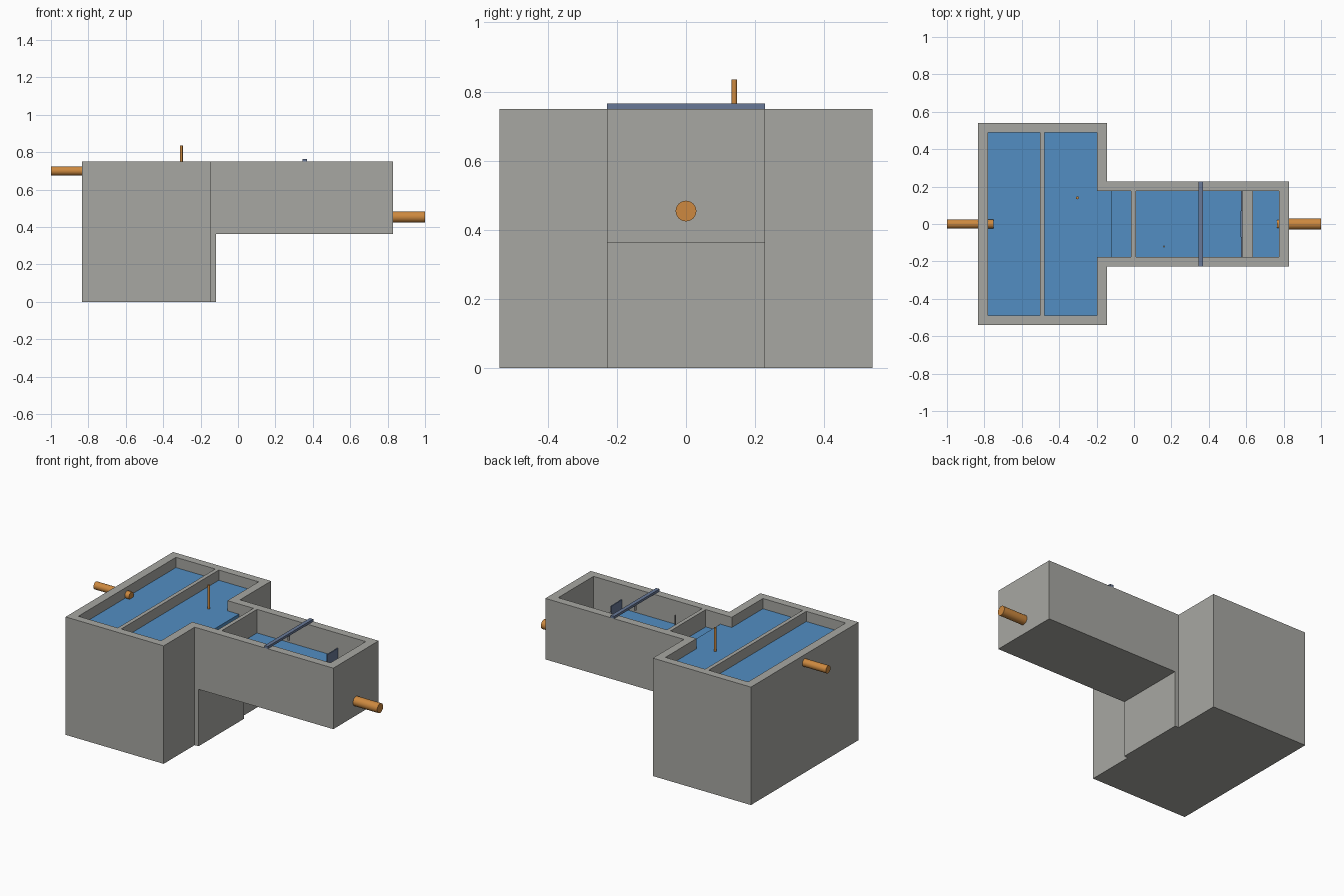
import bpy, bmesh, math
from mathutils import Matrix, Vector

if "Cube" in bpy.data.objects:
    bpy.data.objects.remove(bpy.data.objects["Cube"])


def material(name, rgb):
    m = bpy.data.materials.new(name)
    m.diffuse_color = (*rgb, 1)
    m.use_nodes = True
    m.node_tree.nodes["Principled BSDF"].inputs["Base Color"].default_value = m.diffuse_color
    return m


CONCRETE = material("concrete grey", (0.39, 0.39, 0.365))
WATER = material("water blue", (0.085, 0.27, 0.54))
ORANGE = material("pipe orange", (0.61, 0.25, 0.05))
STEEL = material("slate steel", (0.14, 0.19, 0.31))
GREY = material("sensor grey", (0.22, 0.22, 0.22))


def finish(name, bm, mat):
    bmesh.ops.recalc_face_normals(bm, faces=bm.faces)
    me = bpy.data.meshes.new(name)
    bm.to_mesh(me)
    bm.free()
    me.materials.append(mat)
    ob = bpy.data.objects.new(name, me)
    bpy.context.collection.objects.link(ob)
    return ob


def prism(name, pts, lo, hi, mat, axis="z"):
    """Extrude an outline: (x, y) along z, (x, z) along y, (y, z) along x."""
    place = {"z": lambda a, b: (a, b, lo), "y": lambda a, b: (a, lo, b),
             "x": lambda a, b: (lo, a, b)}[axis]
    way = {"z": (0, 0, 1), "y": (0, 1, 0), "x": (1, 0, 0)}[axis]
    bm = bmesh.new()
    face = bm.faces.new([bm.verts.new(place(a, b)) for a, b in pts])
    out = bmesh.ops.extrude_face_region(bm, geom=[face])
    new = [v for v in out["geom"] if isinstance(v, bmesh.types.BMVert)]
    bmesh.ops.translate(bm, verts=new, vec=Vector(way) * (hi - lo))
    return finish(name, bm, mat)


def box(name, x, y, z, mat):
    return prism(name, [(x[0], y[0]), (x[1], y[0]), (x[1], y[1]), (x[0], y[1])], *z, mat)


def rod(name, a, b, r, mat, sides=24):
    a, b = Vector(a), Vector(b)
    rot = (b - a).to_track_quat("Z", "Y").to_matrix().to_4x4()
    bm = bmesh.new()
    bmesh.ops.create_cone(bm, cap_ends=True, segments=sides, radius1=r, radius2=r,
                          depth=(b - a).length,
                          matrix=Matrix.Translation((a + b) / 2) @ rot)
    for f in bm.faces:
        f.smooth = len(f.verts) == 4
    for e in bm.edges:
        e.smooth = all(len(f.verts) == 4 for f in e.link_faces)
    return finish(name, bm, mat)


def boolean(target, other, operation):
    mod = target.modifiers.new(operation, "BOOLEAN")
    mod.operation, mod.object, mod.solver = operation, other, "EXACT"
    bpy.context.view_layer.objects.active = target
    bpy.ops.object.modifier_apply(modifier=mod.name)
    bpy.data.objects.remove(other)


T, C = 0.49, 0.177          # inner half widths of tank and channel
TOP = 0.75

# Concrete shell: deep tank joined to a raised channel, then hollowed
shell = box("concrete_shell", (-0.835, -0.145), (-0.54, 0.54), (0, TOP), CONCRETE)
channel = prism("channel", [(-0.4, 0), (-0.118, 0), (-0.118, 0.362), (0.83, 0.362),
                            (0.83, TOP), (-0.4, TOP)], -0.228, 0.228, CONCRETE, "y")
boolean(shell, channel, "UNION")
boolean(shell, box("cut", (-0.78, -0.198), (-T, T), (0.05, 1), CONCRETE), "DIFFERENCE")
boolean(shell, box("cut", (-0.3, 0.775), (-C, C), (0.41, 1), CONCRETE), "DIFFERENCE")

# Dividing walls and outlet weir
box("tank_divider", (-0.503, -0.478), (-T, T), (0.05, TOP), CONCRETE)
box("channel_divider", (-0.015, 0.01), (-C, C), (0.41, TOP), CONCRETE)
box("weir_wall", (0.58, 0.635), (-C, C), (0.41, 0.575), CONCRETE)

# Notched weir plate
prism("weir_plate", [(-C, 0.42), (C, 0.42), (C, 0.655), (0.07, 0.655), (0.07, 0.59),
                     (-0.07, 0.59), (-0.07, 0.655), (-C, 0.655)], 0.573, 0.58, STEEL, "x")

# Water bodies, stepping down towards the outlet
prism("tank_water", [(-0.78, -T), (-0.198, -T), (-0.198, -C), (-0.118, -C), (-0.118, C),
                     (-0.198, C), (-0.198, T), (-0.78, T)], 0.41, 0.685, WATER)
for name, x, level in [("transfer_water", (-0.118, -0.015), 0.64),
                       ("channel_water", (0.01, 0.573), 0.60),
                       ("outlet_water", (0.635, 0.775), 0.475)]:
    box(name, x, (-C, C), (0.41, level), WATER)

# Pipes
rod("inlet_pipe", (-1, 0, 0.70), (-0.75, 0, 0.70), 0.024, ORANGE)
rod("outlet_pipe", (0.765, 0, 0.454), (1, 0, 0.454), 0.03, ORANGE)

# Level probes, cross beam and hanging sensor
rod("level_probe", (-0.303, 0.14, 0.6), (-0.303, 0.14, 0.835), 0.008, ORANGE, 16)
rod("channel_probe", (0.16, -0.12, 0.5), (0.16, -0.12, 0.69), 0.005, GREY, 12)
box("cross_beam", (0.346, 0.37), (-0.228, 0.228), (TOP, 0.765), STEEL)
rod("beam_sensor", (0.358, 0, 0.715), (0.358, 0, TOP), 0.008, GREY, 16)
